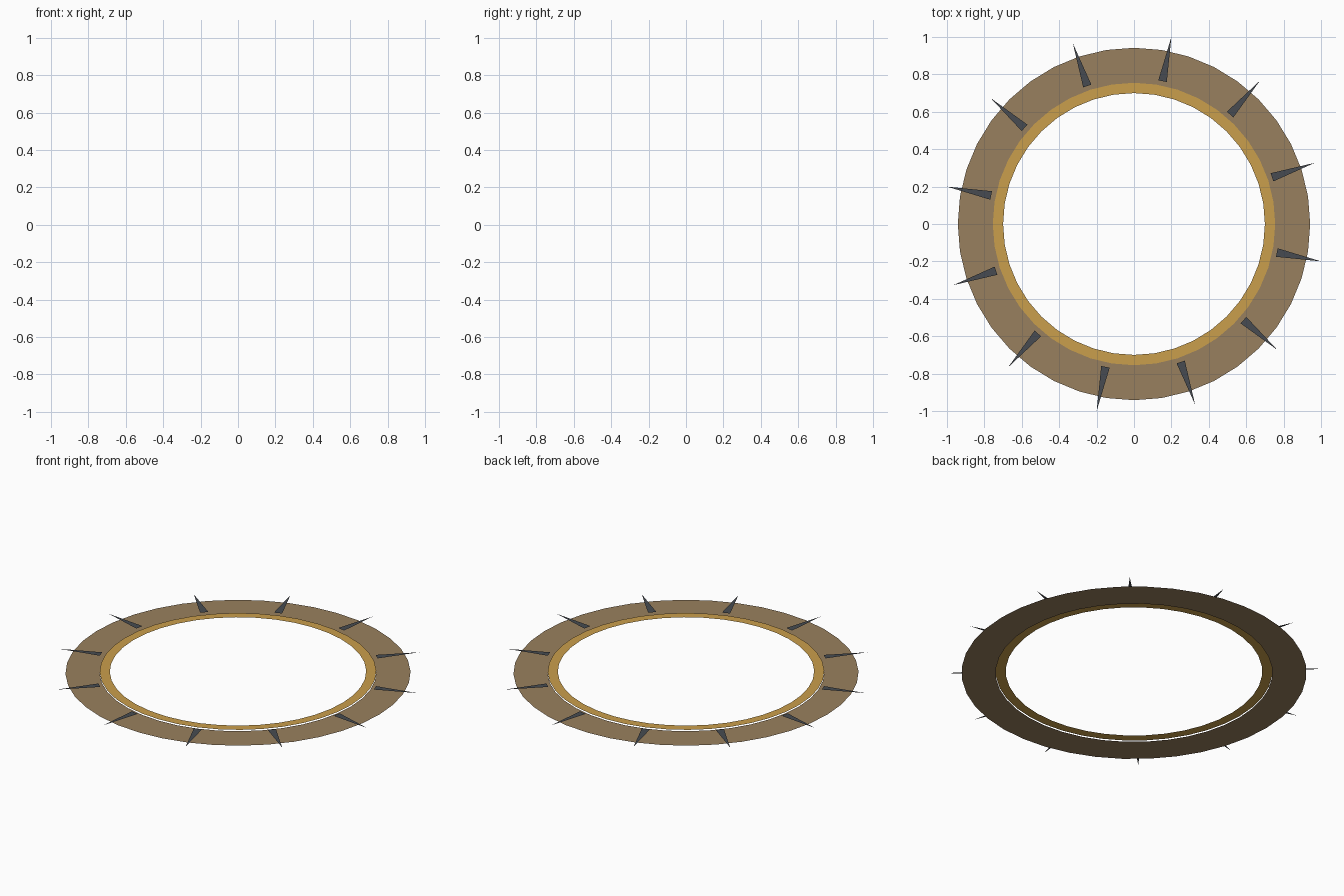
import bpy
from math import cos, sin, pi, radians

if "Cube" in bpy.data.objects:
    bpy.data.objects.remove(bpy.data.objects["Cube"])


def material(name, rgb):
    m = bpy.data.materials.new(name)
    lin = [((c / 255 + 0.055) / 1.055) ** 2.4 for c in rgb]
    m.diffuse_color = (*lin, 1)
    m.use_nodes = True
    m.node_tree.nodes["Principled BSDF"].inputs["Base Color"].default_value = m.diffuse_color
    return m


def add_mesh(name, verts, faces, mat):
    me = bpy.data.meshes.new(name)
    me.from_pydata(verts, [], faces)
    me.materials.append(mat)
    ob = bpy.data.objects.new(name, me)
    bpy.context.collection.objects.link(ob)
    return ob


def flat_ring(name, r_in, r_out, z, mat, n=40):
    # paper-thin annulus facing up
    verts = []
    for r in (r_in, r_out):
        for i in range(n):
            a = 2 * pi * i / n
            verts.append((r * cos(a), r * sin(a), z))
    faces = [(i, n + i, n + (i + 1) % n, (i + 1) % n) for i in range(n)]
    return add_mesh(name, verts, faces, mat)


brown = material("dusty brown", (153, 128, 94))
gold = material("gold", (202, 159, 76))
steel = material("dark steel", (71, 75, 81))

# Broad band and slightly raised inner trim
flat_ring("outer_band", 0.755, 0.942, 0.0, brown)
flat_ring("inner_trim", 0.70, 0.755, 0.008, gold)

# Twelve flat radial spikes
BASE, TIP, HALF, Z = 0.779, 1.0197, 0.023, 0.011
for k in range(12):
    a = radians(18.7 + 30 * k)
    c, s = cos(a), sin(a)
    pts = [(BASE, -HALF), (TIP, 0), (BASE, HALF)]
    verts = [(r * c - t * s, r * s + t * c, Z) for r, t in pts]
    add_mesh(f"spike_{k + 1}", verts, [(0, 1, 2)], steel)
